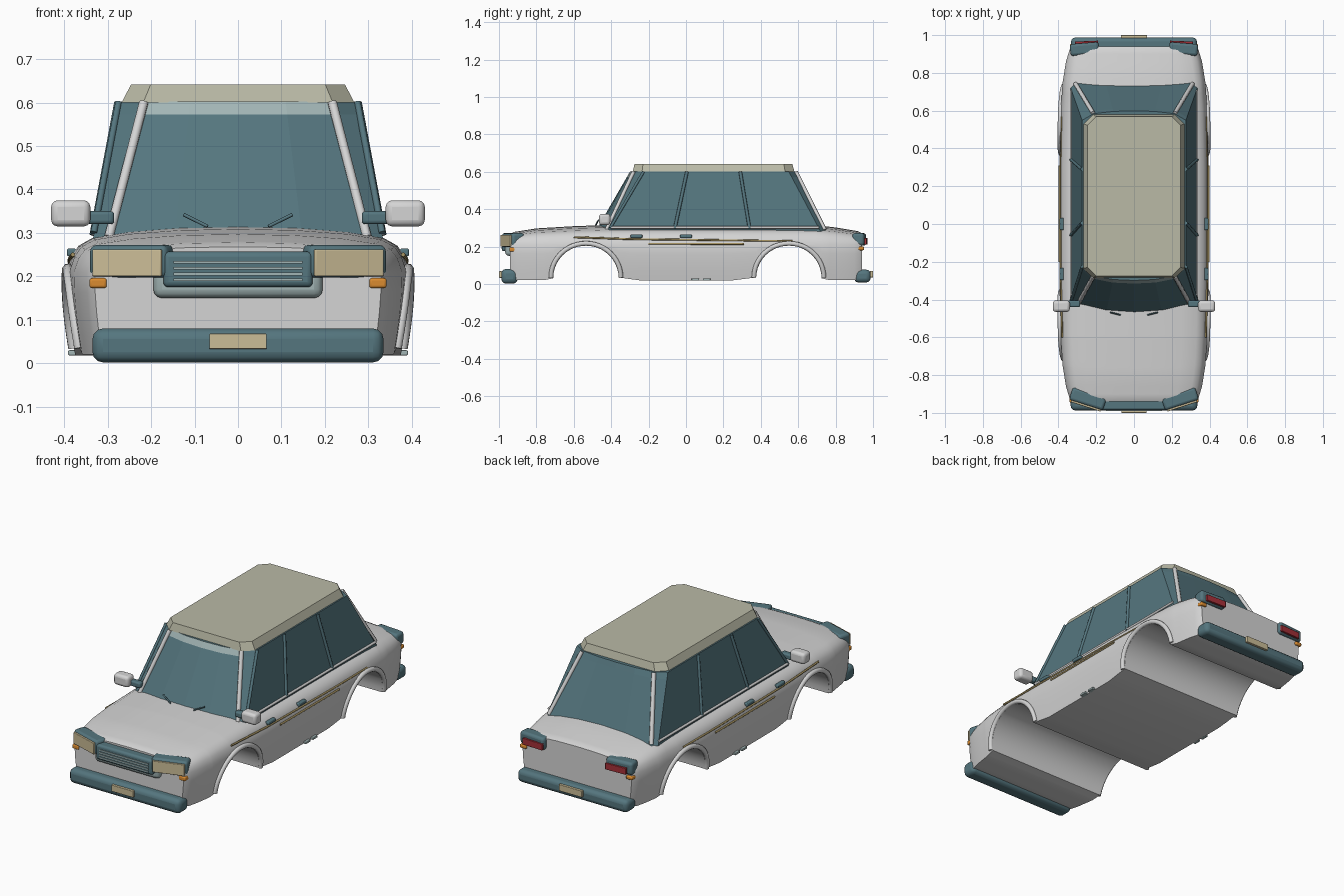
import bpy, bmesh, math
from mathutils import Vector

if "Cube" in bpy.data.objects:
    bpy.data.objects.remove(bpy.data.objects["Cube"])


def material(name, r, g, b):
    m = bpy.data.materials.new(name)
    m.use_nodes = True
    m.diffuse_color = (r, g, b, 1)
    m.node_tree.nodes["Principled BSDF"].inputs["Base Color"].default_value = (r, g, b, 1)
    return m


PAINT = material("body_grey", .66, .66, .66)
TEAL = material("dark_teal", .09, .18, .21)
PALE = material("pale_teal", .36, .46, .46)
ROOF = material("roof_beige", .49, .49, .38)
CREAM = material("lamp_cream", .60, .51, .31)
GOLD = material("stripe_gold", .38, .29, .12)
ORANGE = material("signal_orange", .70, .26, .03)
RED = material("tail_red", .38, .03, .04)


def finish(name, bm, *mats):
    bmesh.ops.recalc_face_normals(bm, faces=bm.faces)
    me = bpy.data.meshes.new(name)
    bm.to_mesh(me)
    bm.free()
    ob = bpy.data.objects.new(name, me)
    bpy.context.collection.objects.link(ob)
    for m in mats:
        me.materials.append(m)
    return ob


def loft(rings):
    """Closed skin through rings of equal length, capped at both ends."""
    bm = bmesh.new()
    rows = [[bm.verts.new(p) for p in ring] for ring in rings]
    n = len(rows[0])
    for a, b in zip(rows, rows[1:]):
        for i in range(n):
            j = (i + 1) % n
            bm.faces.new((a[i], a[j], b[j], b[i]))
    bm.faces.new(rows[0])
    bm.faces.new(rows[-1])
    return bm


def box(name, lo, hi, mat, bevel=0.0, turn=0.0):
    lo, hi = Vector(lo), Vector(hi)
    bm = bmesh.new()
    bmesh.ops.create_cube(bm, size=1)
    bmesh.ops.scale(bm, vec=[abs(v) for v in hi - lo], verts=bm.verts)
    ob = finish(name, bm, mat)
    ob.location = (lo + hi) / 2
    ob.rotation_euler.z = turn
    if bevel:
        mod = ob.modifiers.new("bevel", "BEVEL")
        mod.width, mod.segments = bevel, 3
    return ob


def pair(name, lo, hi, mat, bevel=0.0, turn=0.0):
    for side, s in (("left", 1), ("right", -1)):
        box(f"{side}_{name}", (s * lo[0], *lo[1:]), (s * hi[0], *hi[1:]), mat, bevel, s * turn)


def tubes(name, pts, radius, mat):
    for side, s in (("left", 1), ("right", -1)):
        cu = bpy.data.curves.new(f"{side}_{name}", "CURVE")
        cu.dimensions = "3D"
        cu.bevel_depth, cu.bevel_resolution, cu.use_fill_caps = radius, 2, True
        sp = cu.splines.new("POLY")
        sp.points.add(len(pts) - 1)
        for p, (x, y, z) in zip(sp.points, pts):
            p.co = (s * x, y, z, 1)
        cu.materials.append(mat)
        bpy.context.collection.objects.link(bpy.data.objects.new(cu.name, cu))


def interp(table, v):
    for (a, fa), (b, fb) in zip(table, table[1:]):
        if v <= b:
            return fa + (fb - fa) * max(0, v - a) / (b - a)
    return table[-1][1]


# Body shell: cross sections along y, with wheel tunnels in the underside
AXLES, ARCH_R, ARCH_Z, BELT = (-.535, .55), .175, .03, .21
WIDTH = [(-.94, .33), (-.92, .342), (-.86, .36), (-.75, .378), (-.6, .388), (-.3, .395),
         (.3, .395), (.6, .388), (.75, .378), (.86, .36), (.92, .342), (.94, .33)]
HEIGHT = [(-.94, .268), (-.92, .278), (-.8, .297), (-.6, .309), (-.45, .314),
          (.7, .314), (.8, .302), (.92, .282), (.94, .272)]
FLOOR = [(-.94, .03), (-.9, .02), (-.76, .02), (-.71, .03), (-.36, .035), (-.24, .018),
         (.24, .018), (.375, .035), (.725, .03), (.77, .02), (.9, .02), (.94, .03)]
SHOULDER = [(.97, .35), (.93, .58), (.85, .75), (.65, .88), (.35, .97)]


def floor_z(y):
    for c in AXLES:
        if abs(y - c) < ARCH_R:
            return ARCH_Z + math.sqrt(ARCH_R ** 2 - (y - c) ** 2)
    return interp(FLOOR, y)


def side_x(y, z):
    return interp(WIDTH, y) * (.94 + .06 * math.sin(min(1, z / BELT) * math.pi / 2))


def section(y):
    b, w, h = floor_z(y), interp(WIDTH, y), interp(HEIGHT, y)
    half = [(side_x(y, z), z) for z in (b + (BELT - b) * k / 4 for k in range(5))]
    half += [(w * f, BELT + (h - BELT) * t) for f, t in SHOULDER]
    loop = [(0, b)] + half + [(0, h)] + [(-x, z) for x, z in reversed(half)]
    return [(x, y, z) for x, z in loop]


stations = {round(y, 4) for y, _ in WIDTH + HEIGHT + FLOOR}
stations |= {round(c - ARCH_R * math.cos(math.pi * k / 20), 4) for c in AXLES for k in range(21)}
finish("body_shell", loft([section(y) for y in sorted(stations)]), PAINT)

# Wheel arch trims
for place, c in zip(("front", "rear"), AXLES):
    arc = []
    for k in range(25):
        a = math.pi * k / 24
        y, z = c - .187 * math.cos(a), .035 + .182 * math.sin(a)
        arc.append((side_x(y, z) + .002, y, z))
    tubes(f"{place}_arch_trim", arc, .013, PAINT)

# Glass cabin: each entry joins a lower point to an upper point
GLASS = [((0, -.49), (0, -.30)), ((.15, -.478), (.11, -.295)), ((.30, -.435), (.215, -.275)),
         ((.337, -.42), (.275, -.225)), ((.337, .725), (.275, .55)), ((.315, .755), (.215, .585)),
         ((.15, .75), (.11, .597)), ((0, .748), (0, .60))]


def glass_ring(z):
    t = (z - .27) / .33
    half = [Vector(a).lerp(Vector(b), t) for a, b in GLASS]
    loop = [(p.x, p.y) for p in half] + [(-p.x, p.y) for p in reversed(half[1:-1])]
    return [(x, y, z) for x, y in loop]


cabin = loft([glass_ring(z) for z in (.27, .573, .602)])
cabin.normal_update()
for f in cabin.faces:
    c = f.calc_center_median()
    if c.z > .575 and c.y < -.26 and abs(c.x) < .2:
        f.material_index = 1
finish("glass_cabin", cabin, TEAL, PALE)


# Roof panel with cut corners
def roof_ring(x, front, back, cut, z):
    q = [(x, front + cut), (x, back - cut), (x - cut, back), (cut - x, back),
         (-x, back - cut), (-x, front + cut), (cut - x, front), (x - cut, front)]
    return [(a, b, z) for a, b in q]


finish("roof", loft([roof_ring(.268, -.285, .58, .05, .60),
                     roof_ring(.246, -.275, .568, .045, .642)]), ROOF)

# Pillars, window dividers and window sill
tubes("front_pillar", [(.217, -.28, .60), (.297, -.425, .29)], .011, PAINT)
tubes("rear_pillar", [(.217, .588, .60), (.31, .742, .29)], .011, PAINT)
tubes("window_front_edge", [(.275, -.227, .60), (.332, -.405, .30)], .008, TEAL)
tubes("front_divider", [(.276, .005, .60), (.333, -.06, .295)], .009, TEAL)
tubes("rear_divider", [(.276, .29, .60), (.333, .34, .295)], .009, TEAL)
tubes("window_sill", [(.333, -.40, .302), (.333, .71, .302)], .007, PAINT)

# Mirrors and wipers
pair("mirror", (.34, -.465, .315), (.43, -.405, .375), PAINT, .015)
pair("mirror_arm", (.285, -.44, .32), (.35, -.405, .35), TEAL, .008)
tubes("wiper", [(.07, -.482, .315), (.125, -.468, .342)], .004, TEAL)

# Side stripes and handles
for name, ends, nudge in (("upper_stripe", [(-.6, .25), (-.3, .24), (.57, .229)], .98),
                          ("lower_stripe", [(-.2, .215), (.31, .214)], 1.0)):
    lo, hi = ends[0][0], ends[-1][0]
    ys = [lo + (hi - lo) * k / 12 for k in range(13)]
    tubes(name, [(interp(WIDTH, y) * nudge, y, interp(ends, y)) for y in ys], .005, GOLD)
for name, y in (("front_handle", -.265), ("rear_handle", 0)):
    pair(name, (.372, y - .032, .246), (.394, y + .032, .264), TEAL, .005)
for name, y in (("front_sill_tab", .05), ("rear_sill_tab", .11)):
    pair(name, (.365, y - .02, .018), (.391, y + .02, .03), PALE, .003)

# Nose: grille, bars and surround
box("grille_surround", (-.195, -.967, .15), (.195, -.91, .25), PALE, .02)
box("grille", (-.172, -.985, .175), (.172, -.92, .257), TEAL, .012)
for k in range(4):
    z = .192 + .0135 * k
    box(f"grille_bar_{k + 1}", (-.148, -.989, z - .003), (.148, -.983, z + .003), PALE)

# Headlights and signals
pair("headlight_housing", (.15, -.96, .197), (.338, -.89, .272), TEAL, .014, .31)
pair("headlight_lens", (.172, -.968, .2), (.338, -.956, .262), CREAM, .003, .31)
pair("front_signal", (.302, -.945, .173), (.342, -.905, .196), ORANGE, .006)

# Tail lights and signals
pair("taillight_housing", (.185, .895, .205), (.338, .958, .272), TEAL, .014, -.08)
pair("taillight_lens", (.19, .955, .21), (.312, .968, .245), RED, .002, -.04)
pair("rear_signal", (.302, .915, .18), (.34, .952, .2), ORANGE, .006)

# Bumpers and plates
box("front_bumper", (-.335, -.987, .002), (.335, -.9, .08), TEAL, .024)
box("rear_bumper", (-.333, .9, .008), (.333, .987, .076), TEAL, .022)
box("front_plate", (-.066, -1, .033), (.066, -.985, .068), CREAM, .002)
box("rear_plate", (-.07, .985, .035), (.07, 1, .07), CREAM, .002)

# Smooth shading with kept edges
bpy.ops.object.select_all(action="DESELECT")
for ob in bpy.context.scene.objects:
    if ob.type == "MESH" and ob.name not in ("roof", "glass_cabin"):
        ob.select_set(True)
        bpy.context.view_layer.objects.active = ob
bpy.ops.object.shade_smooth_by_angle(angle=math.radians(35))
